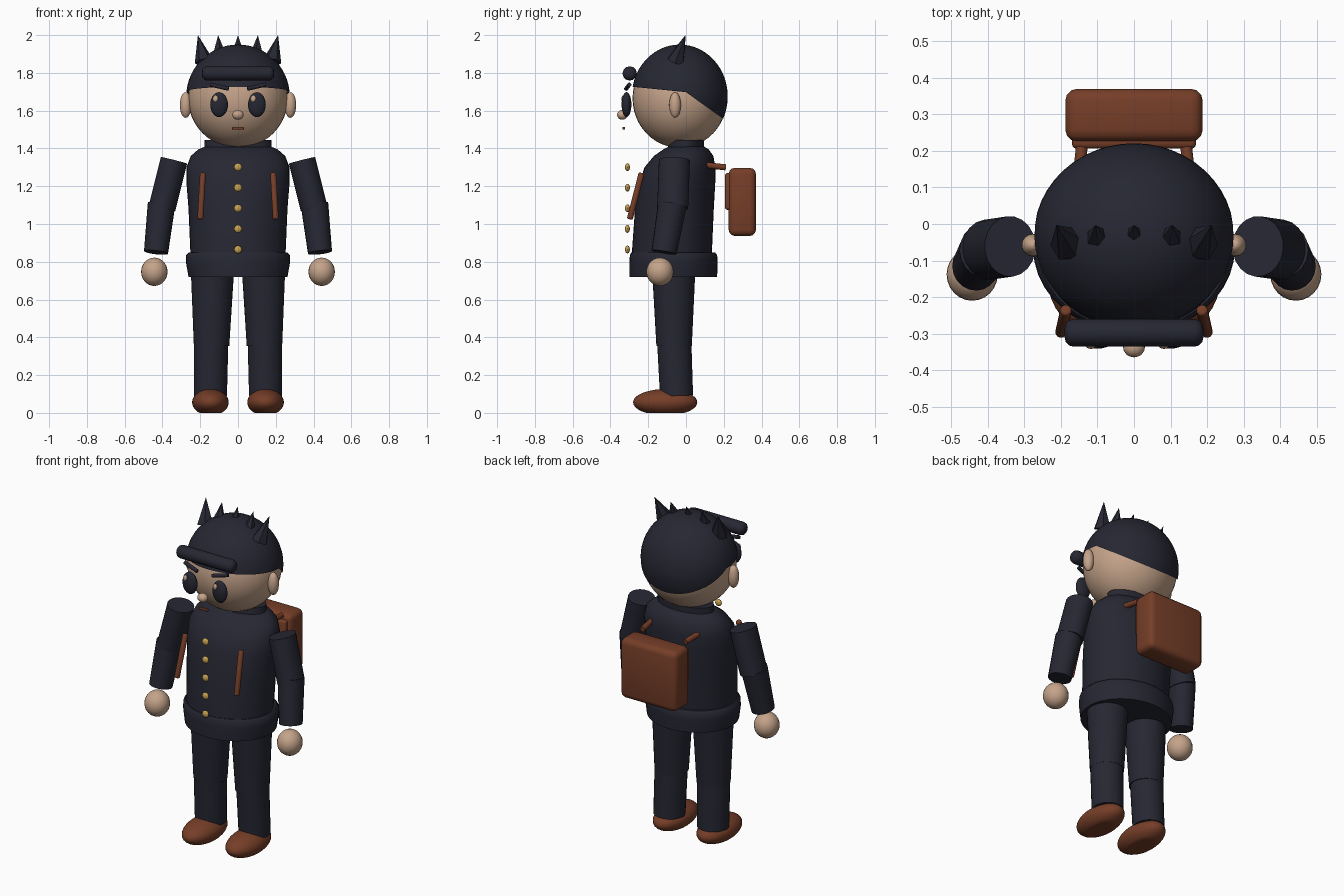
import bpy, bmesh, math
from mathutils import Vector, Matrix

cube = bpy.data.objects.get("Cube")
if cube:
    bpy.data.objects.remove(cube, do_unlink=True)


def material(name, rgb):
    m = bpy.data.materials.new(name)
    m.use_nodes = True
    m.diffuse_color = (*rgb, 1)
    m.node_tree.nodes["Principled BSDF"].inputs["Base Color"].default_value = (*rgb, 1)
    return m


NAVY = material("dark navy", (0.019, 0.020, 0.032))
SKIN = material("skin tan", (0.56, 0.37, 0.255))
BROWN = material("leather brown", (0.18, 0.048, 0.021))
GOLD = material("button gold", (0.58, 0.36, 0.08))


def finish(name, bm, mat, angle=40):
    bmesh.ops.recalc_face_normals(bm, faces=bm.faces)
    mesh = bpy.data.meshes.new(name)
    bm.to_mesh(mesh)
    bm.free()
    mesh.materials.append(mat)
    ob = bpy.data.objects.new(name, mesh)
    bpy.context.collection.objects.link(ob)
    if angle:
        bpy.ops.object.select_all(action="DESELECT")
        ob.select_set(True)
        bpy.context.view_layer.objects.active = ob
        bpy.ops.object.shade_smooth_by_angle(angle=math.radians(angle))
    return ob


def ball_mesh(center, radii, seg=32, rings=20):
    bm = bmesh.new()
    mat = Matrix.Translation(center) @ Matrix.Diagonal((*radii, 1))
    bmesh.ops.create_uvsphere(bm, u_segments=seg, v_segments=rings, radius=1, matrix=mat)
    return bm


def ball(name, center, radii, mat, seg=24, rings=14):
    return finish(name, ball_mesh(center, radii, seg, rings), mat)


def limb(name, a, b, ra, rb, mat, depth=1.0, seg=20, bevel=0, angle=40):
    """Tapered round bar from a to b; depth scales its y thickness."""
    a, b = Vector(a), Vector(b)
    bm = bmesh.new()
    turn = (b - a).to_track_quat("Z", "Y").to_matrix().to_4x4()
    bmesh.ops.create_cone(bm, cap_ends=True, segments=seg, radius1=ra, radius2=rb,
                          depth=(b - a).length)
    if bevel:
        rim = [e for e in bm.edges if abs(e.verts[0].co.z - e.verts[1].co.z) < 1e-5]
        bmesh.ops.bevel(bm, geom=rim, offset=bevel, segments=3, affect="EDGES", profile=0.5)
    bm.transform(Matrix.Translation((a + b) / 2) @ turn)
    if depth != 1:
        mid = (a.y + b.y) / 2
        for v in bm.verts:
            v.co.y = mid + (v.co.y - mid) * depth
    return finish(name, bm, mat, angle)


def loft(name, rings, mat, seg=40):
    """Stack of ellipses given as (z, half width, front y, back y)."""
    bm = bmesh.new()
    loops = []
    for z, rx, front, back in rings:
        mid, ry = (front + back) / 2, (back - front) / 2
        loops.append([bm.verts.new((rx * math.cos(t), mid + ry * math.sin(t), z))
                      for t in (2 * math.pi * i / seg for i in range(seg))])
    for low, high in zip(loops, loops[1:]):
        for i in range(seg):
            j = (i + 1) % seg
            bm.faces.new((low[i], low[j], high[j], high[i]))
    bm.faces.new(loops[0])
    bm.faces.new(loops[-1])
    return finish(name, bm, mat)


def box(name, low, high, bevel, mat):
    low, high = Vector(low), Vector(high)
    bm = bmesh.new()
    bmesh.ops.create_cube(bm, size=1, matrix=Matrix.Translation((low + high) / 2)
                          @ Matrix.Diagonal((*(high - low), 1)))
    bmesh.ops.bevel(bm, geom=bm.edges[:], offset=bevel, segments=3, affect="EDGES", profile=0.5)
    return finish(name, bm, mat)


# Jacket: torso, hem and standing collar
loft("jacket_torso", [(0.80, 0.25, -0.29, 0.135), (1.08, 0.262, -0.27, 0.147),
                      (1.22, 0.273, -0.245, 0.155), (1.30, 0.273, -0.22, 0.155),
                      (1.36, 0.25, -0.17, 0.145), (1.395, 0.21, -0.12, 0.12),
                      (1.41, 0.175, -0.09, 0.095)], NAVY)
loft("jacket_hem", [(0.72, 0.262, -0.30, 0.165), (0.80, 0.276, -0.30, 0.167),
                    (0.835, 0.274, -0.297, 0.165), (0.848, 0.262, -0.29, 0.155)], NAVY)
loft("collar", [(1.38, 0.178, -0.10, 0.095), (1.445, 0.176, -0.09, 0.095)], NAVY)
for i in range(5):
    ball(f"button_{i + 1}", (0, -0.31, 0.865 + 0.109 * i), (0.021, 0.013, 0.021), GOLD, 12, 8)

# Head and hair with a bent lower edge
ball("head", (0, -0.033, 1.665), (0.264, 0.25, 0.262), SKIN, 40, 24)
hair = ball_mesh((0, -0.033, 1.675), (0.274, 0.254, 0.275), 48, 28)
edges = [(Vector((0, 0, 1.698)), Vector((0, 0.1, 1))),
         (Vector((0, 0, 1.698)), Vector((0, 0.72, 1)))]
for point, normal in edges:
    bmesh.ops.bisect_plane(hair, geom=hair.verts[:] + hair.edges[:] + hair.faces[:],
                           plane_co=point, plane_no=normal)
gone = [f for f in hair.faces
        if all((f.calc_center_median() - p).dot(n) < 0 for p, n in edges)]
bmesh.ops.delete(hair, geom=gone, context="FACES")
finish("hair", hair, NAVY)

# Hair spikes and rolled front lock
for i, x in enumerate((-0.18, -0.1, 0, 0.1, 0.18)):
    outer = abs(x) > 0.15
    base = (x, -0.055 if outer else -0.04, 1.86 if outer else 1.90)
    limb(f"hair_spike_{i + 1}", base, (x * 1.18 if outer else x * 1.05, -0.003, 2.0),
         0.05 if outer else 0.036, 0, NAVY, seg=6, angle=0)
limb("front_roll", (-0.19, -0.298, 1.797), (0.19, -0.298, 1.797), 0.038, 0.038,
     NAVY, seg=12, bevel=0.025)

# Face centre
ball("nose", (0, -0.337, 1.578), (0.03, 0.028, 0.026), SKIN, 16, 10)
box("mouth", (-0.031, -0.336, 1.499), (0.031, -0.322, 1.514), 0.004, BROWN)

# Paired parts
for side, s in (("left", 1), ("right", -1)):
    ball(side + "_ear", (s * 0.277, -0.058, 1.63), (0.031, 0.031, 0.068), SKIN, 16, 12)
    ball(side + "_eye", (s * 0.1, -0.315, 1.632), (0.047, 0.026, 0.066), NAVY)
    ball(side + "_eye_glint", (s * 0.1 - 0.018, -0.332, 1.662), (0.015, 0.01, 0.019), SKIN, 12, 8)
    limb(side + "_brow", (s * 0.05, -0.317, 1.716), (s * 0.145, -0.300, 1.738),
         0.011, 0.011, NAVY, seg=10)

    # Arms
    limb(side + "_upper_arm", (s * 0.339, -0.062, 1.337), (s * 0.402, -0.07, 1.085),
         0.072, 0.072, NAVY, depth=1.15)
    limb(side + "_forearm", (s * 0.405, -0.073, 1.105), (s * 0.434, -0.115, 0.85),
         0.073, 0.064, NAVY, depth=1.05)
    ball(side + "_hand", (s * 0.443, -0.138, 0.747), (0.07, 0.072, 0.075), SKIN)

    # Legs
    limb(side + "_thigh", (s * 0.135, -0.065, 0.78), (s * 0.14, -0.063, 0.355),
         0.116, 0.094, NAVY, seg=28)
    limb(side + "_shin", (s * 0.142, -0.062, 0.37), (s * 0.146, -0.05, 0.09),
         0.091, 0.088, NAVY, seg=28)
    shoe = ball_mesh((s * 0.146, -0.11, 0.056), (0.097, 0.17, 0.07))
    for v in shoe.verts:
        v.co.z = max(v.co.z, 0)
    finish(side + "_shoe", shoe, BROWN)

    # Satchel straps
    limb(side + "_front_strap", (s * 0.186, -0.235, 1.27), (s * 0.2, -0.298, 1.025),
         0.016, 0.016, BROWN, seg=12, bevel=0.008)
    limb(side + "_top_strap", (s * 0.155, 0.1, 1.312), (s * 0.143, 0.21, 1.30),
         0.016, 0.016, BROWN, seg=12)

# Satchel
box("satchel", (-0.188, 0.226, 0.937), (0.188, 0.37, 1.297), 0.032, BROWN)
box("satchel_flap", (-0.17, 0.206, 1.075), (0.17, 0.25, 1.27), 0.014, BROWN)
